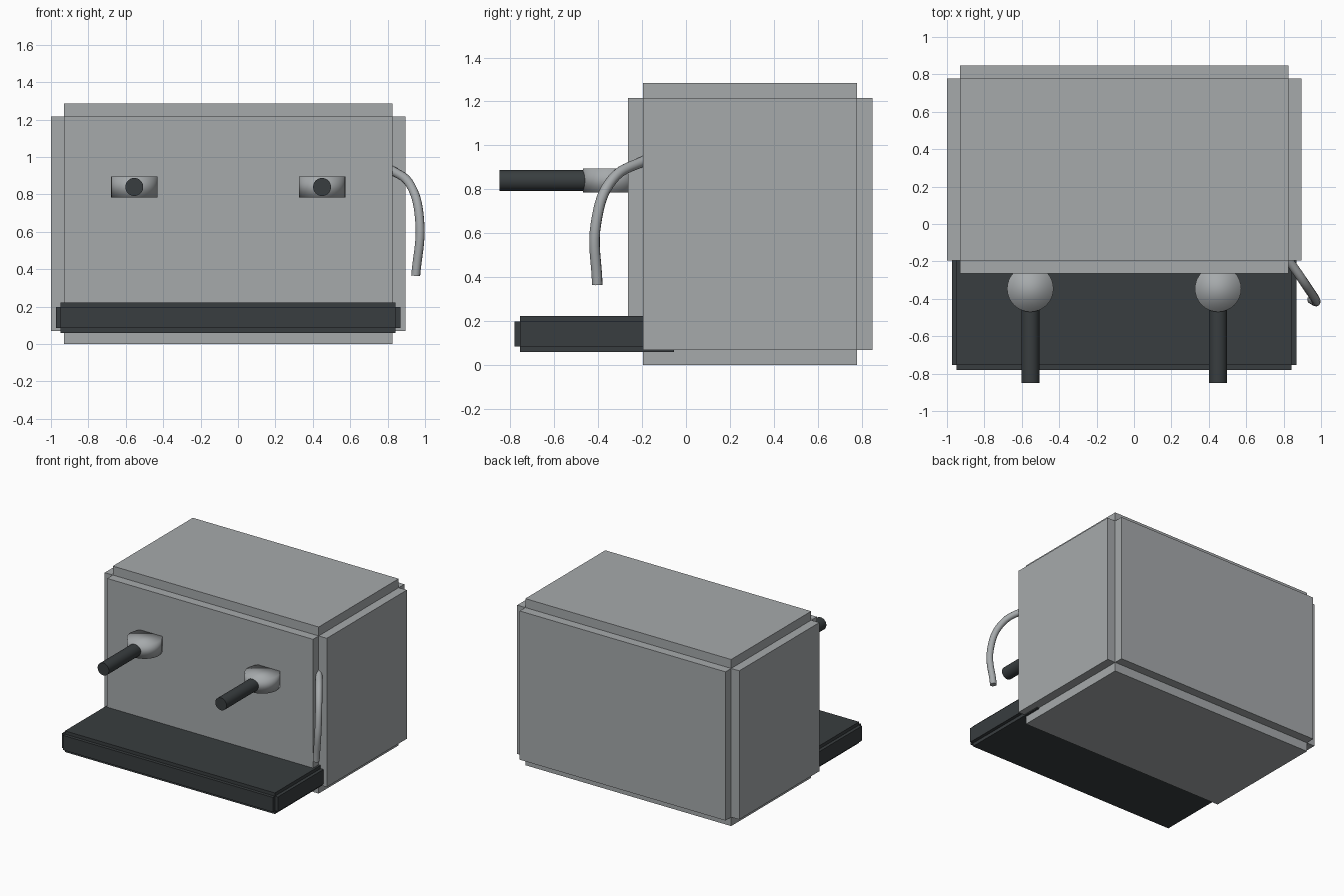
import bpy, math

if "Cube" in bpy.data.objects:
    bpy.data.objects.remove(bpy.data.objects["Cube"])

CX = -0.0525  # mirror axis of the machine body


def material(name, rgb):
    m = bpy.data.materials.new(name)
    m.diffuse_color = (*rgb, 1)
    m.use_nodes = True
    m.node_tree.nodes["Principled BSDF"].inputs["Base Color"].default_value = m.diffuse_color
    return m


dark = material("dark_plastic", (0.04, 0.047, 0.05))
steel = material("steel", (0.38, 0.40, 0.41))


def stepped_box(name, lo, hi, step, mat):
    """Box whose edges are cut by a square rebate (bevel with a zero profile)."""
    bpy.ops.mesh.primitive_cube_add(size=1, location=[(a + b) / 2 for a, b in zip(lo, hi)])
    ob = bpy.context.object
    ob.name = name
    ob.scale = [b - a for a, b in zip(lo, hi)]
    bpy.ops.object.transform_apply(location=False, rotation=False, scale=True)
    ob.data.materials.append(mat)
    bev = ob.modifiers.new("rebate", 'BEVEL')
    bev.width = step
    bev.segments = 2
    bev.profile = 0.0
    bev.limit_method = 'NONE'
    return ob


def cylinder(name, radius, depth, loc, mat, rot=(0, 0, 0), sharp=False):
    bpy.ops.mesh.primitive_cylinder_add(vertices=32, radius=radius, depth=depth,
                                        location=loc, rotation=rot)
    ob = bpy.context.object
    ob.name = name
    ob.data.materials.append(mat)
    if sharp:
        bpy.ops.object.shade_smooth_by_angle()
    else:
        bpy.ops.object.shade_smooth()
    return ob


# Main housing and drip tray
stepped_box("body", (-1.0, -0.265, 0.0), (0.895, 0.848, 1.285), 0.069, steel)
stepped_box("drip_tray", (-0.973, -0.78, 0.06), (0.868, -0.03, 0.223), 0.025, dark)

# Two brew groups with their handles
for side, s in (("left", -1), ("right", 1)):
    x = CX + s * 0.502
    cylinder(side + "_group_head", 0.124, 0.11, (x, -0.346, 0.84), steel)
    cylinder(side + "_handle", 0.048, 0.5, (x, -0.60, 0.84), dark,
             (math.pi / 2, 0, 0), sharp=True)

# Curved steam wand
path = [(0.72, -0.07, 0.97), (0.83, -0.20, 0.925), (0.925, -0.335, 0.845),
        (0.972, -0.409, 0.65), (0.95, -0.404, 0.365)]
cu = bpy.data.curves.new("steam_wand", 'CURVE')
cu.dimensions = '3D'
cu.bevel_depth = 0.024
cu.bevel_resolution = 4
cu.resolution_u = 8
cu.use_fill_caps = True
sp = cu.splines.new('BEZIER')
sp.bezier_points.add(len(path) - 1)
for p, co in zip(sp.bezier_points, path):
    p.co = co
    p.handle_left_type = p.handle_right_type = 'AUTO'
cu.materials.append(steel)
wand = bpy.data.objects.new("steam_wand", cu)
bpy.context.collection.objects.link(wand)
